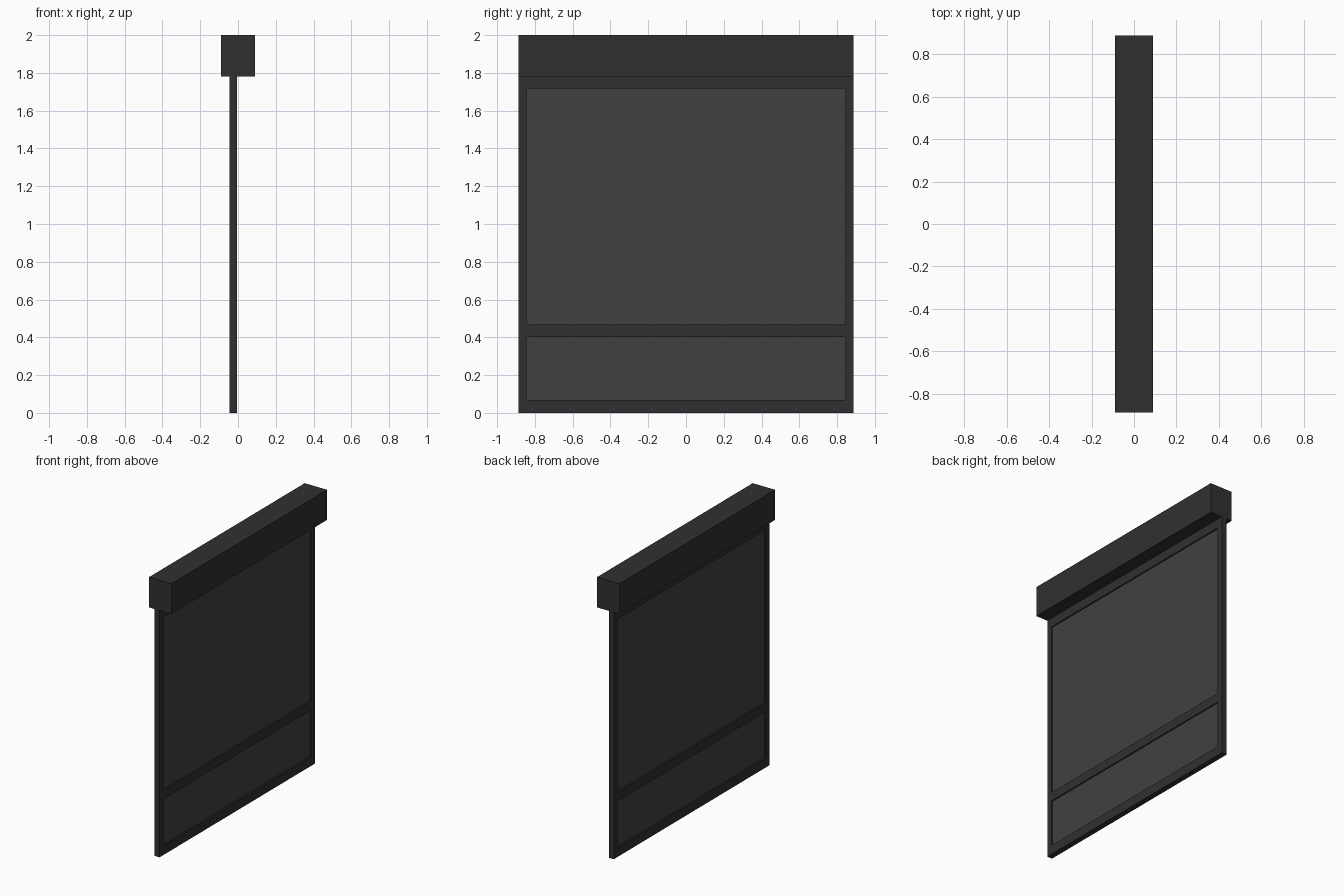
import bpy

if "Cube" in bpy.data.objects:
    bpy.data.objects.remove(bpy.data.objects["Cube"])


def material(name, value):
    m = bpy.data.materials.new(name)
    m.diffuse_color = (value, value, value, 1)
    m.use_nodes = True
    m.node_tree.nodes["Principled BSDF"].inputs["Base Color"].default_value = m.diffuse_color
    return m


FRAME = material("dark_frame", 0.03)
PANEL = material("grey_panel", 0.052)


def box(name, x, y, z, mat):
    """Axis-aligned box from (min, max) ranges."""
    lo_hi = (x, y, z)
    bpy.ops.mesh.primitive_cube_add(size=1, location=[(a + b) / 2 for a, b in lo_hi])
    ob = bpy.context.object
    ob.name = name
    ob.scale = [b - a for a, b in lo_hi]
    bpy.ops.object.transform_apply(location=False, rotation=False, scale=True)
    ob.data.materials.append(mat)
    return ob


W = 0.888                 # half width
IN = 0.845                # half width of the openings
FX = (-0.045, -0.005)     # frame thickness
PX = (-0.035, -0.015)     # recessed panel thickness

# Header housing
box("header_box", (-0.089, 0.089), (-W, W), (1.782, 2.0), FRAME)

# Side stiles
for name, side in (("left_stile", -1), ("right_stile", 1)):
    box(name, FX, sorted((side * IN, side * W)), (0, 1.782), FRAME)

# Horizontal rails
for name, z in (("bottom_rail", (0, 0.067)),
                ("middle_rail", (0.403, 0.467)),
                ("top_rail", (1.717, 1.782))):
    box(name, FX, (-IN, IN), z, FRAME)

# Vertical slats, side by side, outer ones trimmed by the stiles
COUNT = 10
step = 2 * W / COUNT
for i in range(COUNT):
    a = max(-IN, -W + i * step)
    b = min(IN, -W + (i + 1) * step)
    box(f"slat_{i + 1}", PX, (a, b), (0.467, 1.717), PANEL)

# Plain lower panel
box("lower_panel", PX, (-IN, IN), (0.067, 0.403), PANEL)
